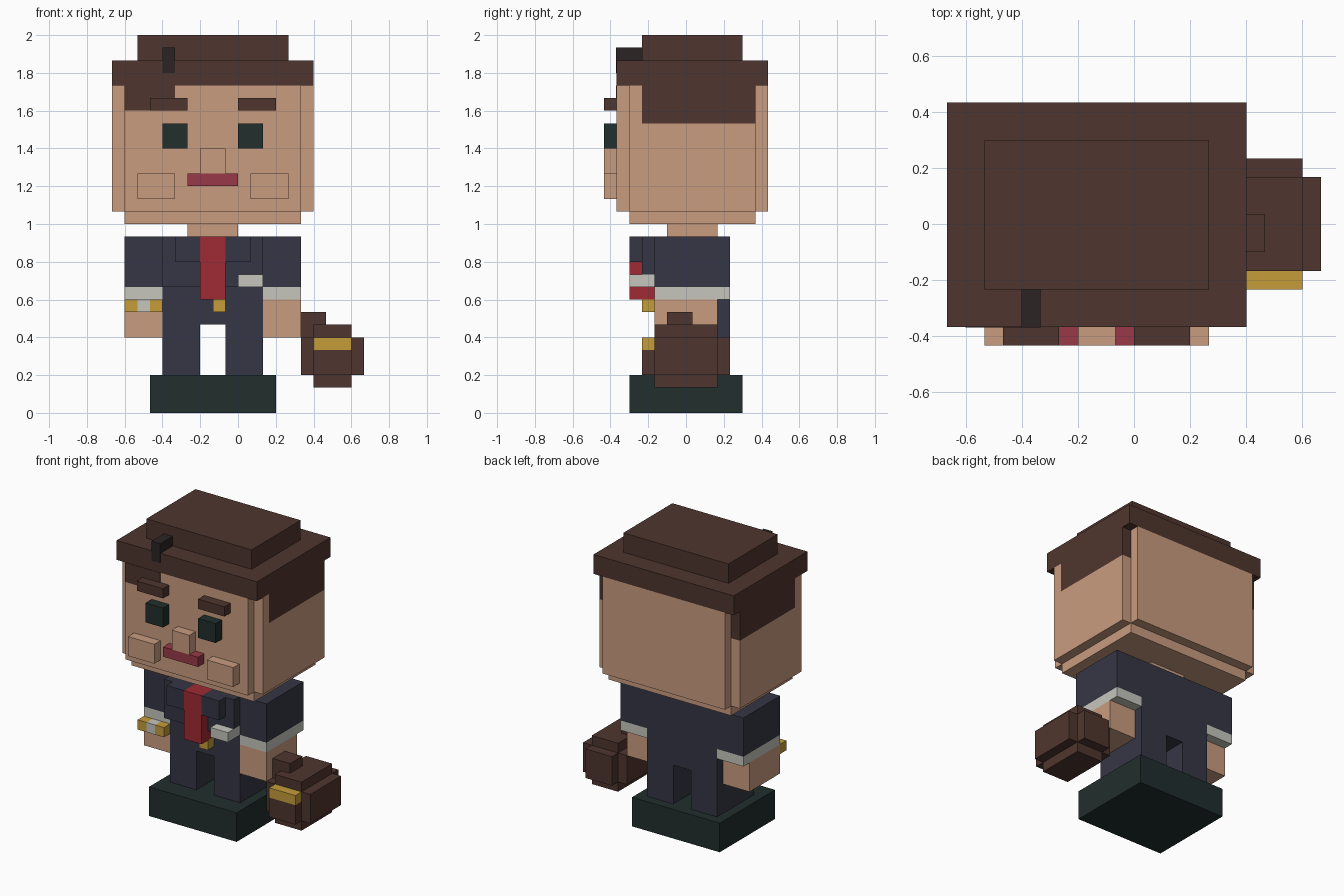
import bpy, bmesh

if "Cube" in bpy.data.objects:
    bpy.data.objects.remove(bpy.data.objects["Cube"])

U = 1 / 15  # one block of the grid


def material(name, hex_code):
    def lin(c):
        c /= 255
        return c / 12.92 if c <= 0.04045 else ((c + 0.055) / 1.055) ** 2.4
    m = bpy.data.materials.new(name)
    m.diffuse_color = [lin(int(hex_code[i:i + 2], 16)) for i in (0, 2, 4)] + [1]
    m.use_nodes = True
    m.node_tree.nodes["Principled BSDF"].inputs["Base Color"].default_value = m.diffuse_color
    return m


SKIN = material("skin", "C99C80")
HAIR = material("brown", "4F352E")
SUIT = material("navy", "363646")
SHOE = material("dark teal", "212E2D")
RED = material("tie red", "A02A33")
LIPS = material("lip red", "993A48")
WHITE = material("off white", "C6C6BE")
GOLD = material("gold", "C59C3A")
DARK = material("near black", "2B2424")


def part(name, mat, *boxes):
    """One object made of boxes (x0, x1, y0, y1, z0, z1), in blocks."""
    bm = bmesh.new()
    for x0, x1, y0, y1, z0, z1 in boxes:
        for v in bmesh.ops.create_cube(bm, size=1)["verts"]:
            v.co.x = U * (x0 if v.co.x < 0 else x1)
            v.co.y = U * (y0 if v.co.y < 0 else y1)
            v.co.z = U * (z0 if v.co.z < 0 else z1)
    mesh = bpy.data.meshes.new(name)
    bm.to_mesh(mesh)
    bm.free()
    mesh.materials.append(mat)
    bpy.context.collection.objects.link(bpy.data.objects.new(name, mesh))


def pair(name, mat, x0, x1, *rest):
    """The same box on both sides of the body's centre line (x = -2)."""
    part(name + "_right", mat, (x0, x1, *rest))
    part(name + "_left", mat, (-4 - x1, -4 - x0, *rest))


# Shoes, trousers and torso
part("shoes", SHOE, (-7, 3, -4.5, 4.5, 0, 3))
pair("leg", SUIT, -1, 2, -2.5, 3.5, 3, 7)
part("torso", SUIT, (-6, 2, -2.5, 3.5, 7, 14))
part("buckle", GOLD, (-2, -1, -3.5, -2.5, 8, 9))

# Jacket front, lapels, tie and pocket square
part("jacket_front", SUIT, (-6, -3, -3.5, -2.5, 10, 14),
     (-1, 2, -3.5, -2.5, 11, 14), (-1, 0, -3.5, -2.5, 10, 11))
pair("lapel", SUIT, -1, 1, -4.5, -3.5, 12, 14)
part("tie", RED, (-3, -1, -4.5, -2.5, 9, 14))
part("pocket_square", WHITE, (0, 2, -4.5, -2.5, 10, 11))

# Arms
pair("sleeve", SUIT, 2, 5, -2.5, 3.5, 10, 14)
pair("cuff", WHITE, 2, 5, -2.5, 3.5, 9, 10)
pair("hand", SKIN, 2, 5, -2.5, 2.5, 6, 9)
part("watch_strap", GOLD, (-9, -8, -3.5, -2.5, 8, 9), (-7, -6, -3.5, -2.5, 8, 9))
part("watch_face", WHITE, (-8, -7, -3.5, -2.5, 8, 9))

# Bag held in one hand
part("bag", HAIR, (5, 10, -2.5, 2.5, 3, 6), (6, 9, -2.5, 3.5, 3, 6),
     (6, 9, -3.5, -2.5, 3, 5), (6, 9, -2.5, 2.5, 2, 7))
part("bag_handle", HAIR, (5, 7, -1.5, 0.5, 6, 8))
part("bag_clasp", GOLD, (6, 9, -3.5, -2.5, 5, 6))

# Neck and head with stepped corners
part("neck", SKIN, (-4, 0, -1.5, 2.5, 14, 15))
part("head", SKIN, (-9, 5, -4.5, 5.5, 15, 26), (-9, 5, -5.5, 6.5, 16, 26))
pair("cheek_side", SKIN, 5, 6, -4.5, 5.5, 16, 23)
pair("temple", SKIN, 5, 6, -4.5, -3.5, 23, 26)

# Hair
pair("side_hair", HAIR, 5, 6, -3.5, 5.5, 23, 26)
part("hair_rim", HAIR, (-10, 6, -5.5, 6.5, 26, 28))
part("hair_top", HAIR, (-8, 4, -3.5, 4.5, 28, 30))
part("fringe", HAIR, (-9, -5, -5.54, -5, 24, 26))
part("hair_clip", DARK, (-6, -5, -5.54, -3.5, 27, 29))

# Face
pair("eye", SHOE, 0, 2, -6.5, -5.5, 21, 23)
pair("eyebrow", HAIR, 0, 3, -6.5, -5.5, 24, 25)
pair("cheek", SKIN, 1, 4, -6.5, -5.5, 17, 19)
part("nose", SKIN, (-3, -1, -6.5, -5.5, 19, 21))
part("mouth", LIPS, (-4, 0, -6.5, -5.5, 18, 19))
